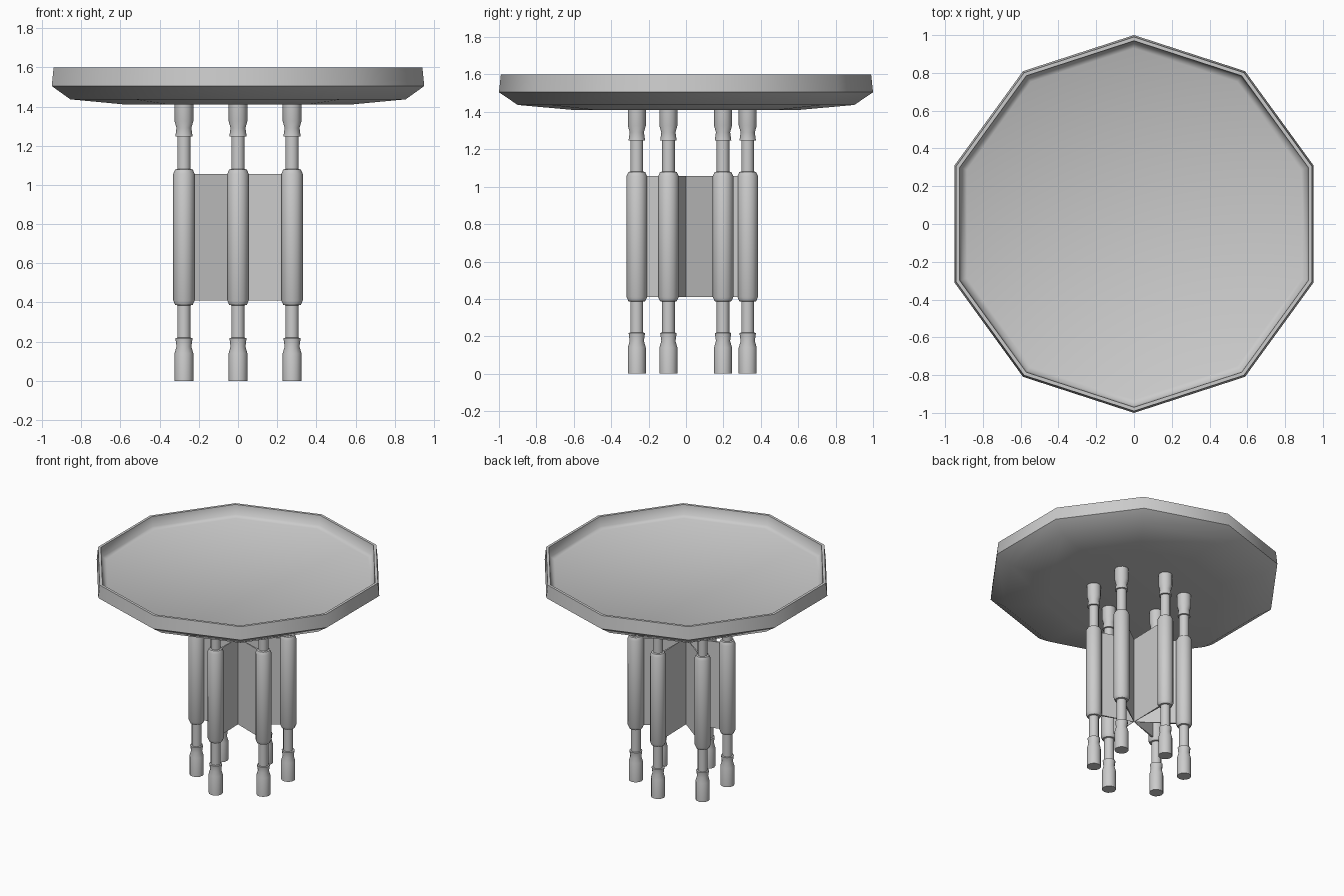
import bpy, bmesh, math
from mathutils import Vector

if "Cube" in bpy.data.objects:
    bpy.data.objects.remove(bpy.data.objects["Cube"])


def lathe(name, profile, sides, loc=(0, 0, 0), start=math.pi / 2, angle=35):
    """Revolve (radius, z) points about z; both ends are closed with flat caps."""
    bm = bmesh.new()
    rings = []
    for r, z in profile:
        rings.append([bm.verts.new((r * math.cos(start + math.tau * i / sides),
                                    r * math.sin(start + math.tau * i / sides), z))
                      for i in range(sides)])
    for a, b in zip(rings, rings[1:]):
        for i in range(sides):
            j = (i + 1) % sides
            bm.faces.new((a[i], a[j], b[j], b[i]))
    bm.faces.new(rings[0][::-1])
    bm.faces.new(rings[-1])
    return finish(name, bm, loc, angle)


def finish(name, bm, loc=(0, 0, 0), angle=35):
    bmesh.ops.recalc_face_normals(bm, faces=bm.faces)
    me = bpy.data.meshes.new(name)
    bm.to_mesh(me)
    bm.free()
    ob = bpy.data.objects.new(name, me)
    ob.location = loc
    bpy.context.collection.objects.link(ob)
    bpy.ops.object.select_all(action='DESELECT')
    ob.select_set(True)
    bpy.context.view_layer.objects.active = ob
    bpy.ops.object.shade_smooth_by_angle(angle=math.radians(angle))
    return ob


# Ten-sided tray top: rounded underside, thin rim, recessed floor
lathe("table_top", [(0.6, 1.41), (0.9, 1.437), (1.0, 1.505), (0.99, 1.60),
                    (0.97, 1.60), (0.96, 1.53), (0.93, 1.515)], 10, angle=60)

# Turned leg: lower half profile mirrored about the middle height
half = [(0.048, 0.0), (0.048, 0.14), (0.038, 0.175), (0.044, 0.218),
        (0.034, 0.22), (0.034, 0.385), (0.045, 0.388), (0.055, 0.41)]
MID = 0.733
leg_profile = half + [(r, 2 * MID - z) for r, z in reversed(half)]

leg_spots = [(0, -0.263), (0.276, -0.094), (0.276, 0.198),
             (0, 0.33), (-0.276, 0.198), (-0.276, -0.094)]
for n, (x, y) in enumerate(leg_spots, 1):
    lathe(f"leg_{n}", leg_profile, 12, (x, y, 0))

    # Thin wedge panel from the central axis out to the leg
    out = Vector((x, y, 0))
    side = Vector((-y, x, 0)).normalized() * 0.008
    bm = bmesh.new()
    tri = bm.faces.new([bm.verts.new(p + Vector((0, 0, 0.41)))
                        for p in (Vector((0, 0, 0)), out + side, out - side)])
    ext = bmesh.ops.extrude_face_region(bm, geom=[tri])
    bmesh.ops.translate(bm, vec=(0, 0, 0.646),
                        verts=[v for v in ext["geom"] if isinstance(v, bmesh.types.BMVert)])
    finish(f"panel_{n}", bm)
